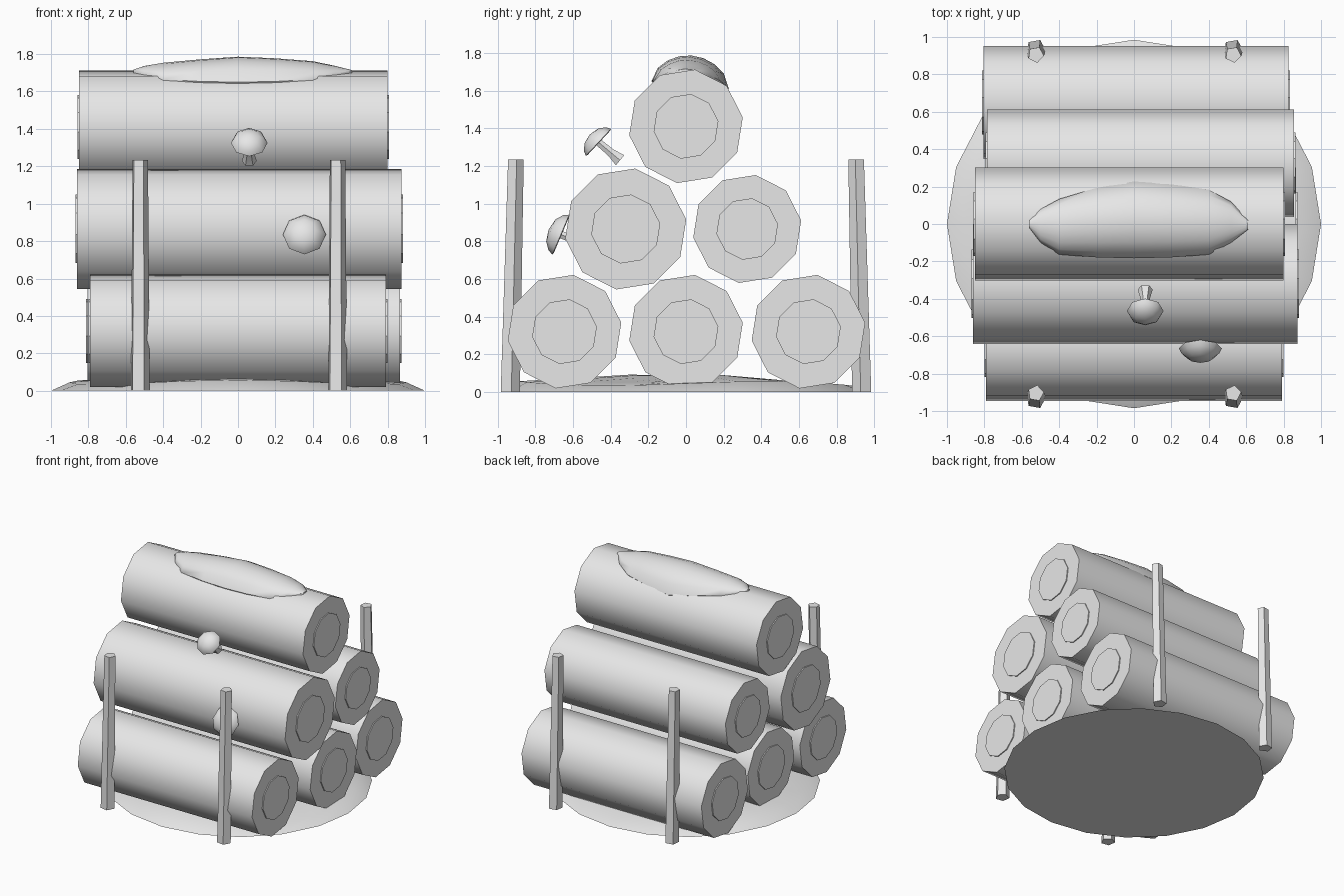
import bpy, bmesh, math
from mathutils import Vector

if "Cube" in bpy.data.objects:
    bpy.data.objects.remove(bpy.data.objects["Cube"])

grey = bpy.data.materials.new("plain_grey")
grey.use_nodes = True
GREY = (0.8, 0.8, 0.8, 1)
grey.diffuse_color = GREY
grey.node_tree.nodes["Principled BSDF"].inputs["Base Color"].default_value = GREY


def loft(name, rings, smooth=None):
    """Skin a list of closed rings of points and cap both ends."""
    bm = bmesh.new()
    loops = [[bm.verts.new(p) for p in ring] for ring in rings]
    n = len(loops[0])
    for a, b in zip(loops, loops[1:]):
        for i in range(n):
            j = (i + 1) % n
            bm.faces.new((a[i], a[j], b[j], b[i]))
    bm.faces.new(loops[0][::-1])
    bm.faces.new(loops[-1])
    bmesh.ops.remove_doubles(bm, verts=bm.verts, dist=0.0005)
    bmesh.ops.recalc_face_normals(bm, faces=bm.faces)
    mesh = bpy.data.meshes.new(name)
    bm.to_mesh(mesh)
    bm.free()
    mesh.materials.append(grey)
    obj = bpy.data.objects.new(name, mesh)
    bpy.context.collection.objects.link(obj)
    if smooth:
        bpy.ops.object.select_all(action="DESELECT")
        obj.select_set(True)
        bpy.context.view_layer.objects.active = obj
        bpy.ops.object.shade_smooth_by_angle(angle=math.radians(smooth))
    return obj


def ring(center, axis, radius, sides, phase=0):
    """Regular polygon around an axis; the phase starts at the side direction."""
    c, w = Vector(center), Vector(axis).normalized()
    u = Vector((0, 1, 0)) if abs(w.x) > 0.9 else Vector((1, 0, 0))
    u = (u - w * u.dot(w)).normalized()
    v = w.cross(u)
    angles = [math.radians(phase) + math.tau * i / sides for i in range(sides)]
    return [c + radius * (u * math.cos(a) + v * math.sin(a)) for a in angles]


# Stacked logs, each with a raised heartwood disc on both ends
logs = {
    "bottom_front_log": (-0.645, 0.32, 0.305, -0.79, 0.79),
    "bottom_middle_log": (0.0, 0.32, 0.305, -0.77, 0.865),
    "bottom_back_log": (0.65, 0.32, 0.305, -0.805, 0.825),
    "middle_front_log": (-0.32, 0.865, 0.325, -0.86, 0.875),
    "middle_back_log": (0.325, 0.865, 0.29, -0.785, 0.855),
    "top_log": (0.0, 1.41, 0.305, -0.85, 0.80),
}
for name, (y, z, r, x0, x1) in logs.items():
    loft(name, [ring((x, y, z), (1, 0, 0), r, 10, 9) for x in (x0, x1)], 50)
    for side, x, out in (("right", x0, -0.008), ("left", x1, 0.008)):
        loft(name + "_" + side + "_heartwood",
             [ring((x + d, y, z), (1, 0, 0), 0.57 * r, 10, 9) for d in (0, out)])

# Pentagonal stakes leaning slightly inwards
for row, s in (("front", -1), ("back", 1)):
    for side, x in (("right", -0.525), ("left", 0.53)):
        low, high = Vector((x, s * 0.935, 0)), Vector((x, s * 0.905, 1.235))
        loft(f"{row}_{side}_stake",
             [ring(p, (0, 0, 1), r, 5, -s * 80) for p, r in ((low, 0.054), (high, 0.044))])

# Low earth mound
mound = []
for size, z in ((1, 0), (0.9, 0.045), (0.62, 0.06), (0.3, 0.08), (0, 0.085)):
    angles = [math.tau * i / 20 for i in range(20)]
    mound.append([(size * math.cos(a), 0.985 * size * math.sin(a),
                   z + (0.012 * math.sin(3 * a) if 0 < size < 1 else 0)) for a in angles])
loft("earth_mound", mound, 40)

# Moss draped over the top log: lens-shaped plan, thickest along the middle
moss = []
for x, front, back, thick in ((-0.56, -0.02, 0.02, 0.005), (-0.5, -0.1, 0.08, 0.025),
                              (-0.4, -0.165, 0.135, 0.042), (-0.2, -0.18, 0.195, 0.06),
                              (0, -0.185, 0.23, 0.075), (0.2, -0.18, 0.215, 0.066),
                              (0.4, -0.165, 0.185, 0.05), (0.52, -0.1, 0.12, 0.025),
                              (0.61, -0.03, 0.02, 0.002)):
    upper, lower = [], []
    for i in range(9):
        t = i / 8
        a = math.asin((front + (back - front) * t) / 0.305)
        for line, r in ((upper, 0.302 + thick * math.sin(math.pi * t) ** 0.6), (lower, 0.27)):
            line.append((x, r * math.sin(a), 1.41 + r * math.cos(a)))
    moss.append(upper + lower[::-1])
loft("moss_patch", moss, 60)


# Mushrooms: domed octagonal cap on a flared stem
def mushroom(name, rim, foot, axis, radius, height):
    c, w = Vector(rim), Vector(axis).normalized()
    dome = [(0.3, 0.25), (0.9, -0.06), (1, 0), (0.88, 0.4), (0.55, 0.82), (0, 1)]
    loft(name + "_cap", [ring(c + w * height * h, w, radius * k, 8) for k, h in dome], 60)
    f = Vector(foot)
    stem = c + w * 0.01 - f
    loft(name + "_stem", [ring(f + stem * t, stem, r, 6)
                          for t, r in ((0, 0.04), (0.4, 0.025), (1, 0.022))], 50)


mushroom("upper_mushroom", (0.06, -0.465, 1.325), (0.06, -0.35, 1.23),
         (0, -0.73, 0.68), 0.098, 0.062)
mushroom("lower_mushroom", (0.355, -0.665, 0.835), (0.355, -0.54, 0.79),
         (0, -0.92, 0.39), 0.115, 0.07)
